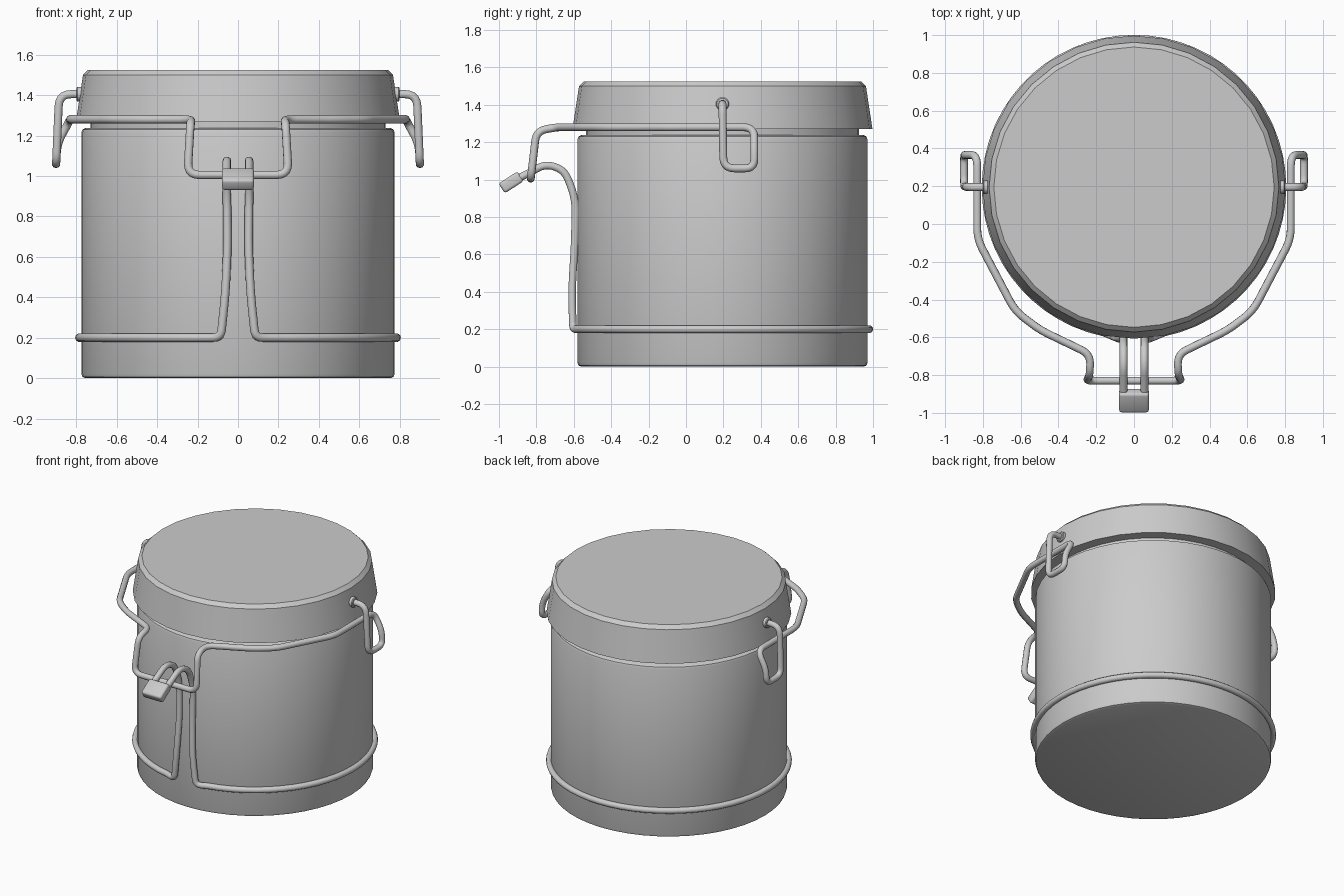
import bpy, bmesh, math
from mathutils import Vector, Matrix

if "Cube" in bpy.data.objects:
    bpy.data.objects.remove(bpy.data.objects["Cube"])

CY = 0.195      # centre line of the jar
WIRE = 0.021    # wire radius

steel = bpy.data.materials.new("grey_steel")
steel.use_nodes = True
steel.diffuse_color = (0.6, 0.6, 0.6, 1)
steel.node_tree.nodes["Principled BSDF"].inputs["Base Color"].default_value = (0.6, 0.6, 0.6, 1)


def finish(name, mesh, angle=35):
    ob = bpy.data.objects.new(name, mesh)
    bpy.context.scene.collection.objects.link(ob)
    mesh.materials.clear()
    mesh.materials.append(steel)
    bpy.ops.object.select_all(action="DESELECT")
    ob.select_set(True)
    bpy.context.view_layer.objects.active = ob
    bpy.ops.object.shade_smooth_by_angle(angle=math.radians(angle))
    return ob


def lathe(name, profile, place, sides):
    """Closed solid of revolution about local z from (radius, height) pairs."""
    bm = bmesh.new()
    rings = []
    for r, z in profile:
        rings.append([bm.verts.new((r * math.cos(2 * math.pi * i / sides),
                                    r * math.sin(2 * math.pi * i / sides), z))
                      for i in range(sides)])
    for a, b in zip(rings, rings[1:]):
        for i in range(sides):
            j = (i + 1) % sides
            bm.faces.new((a[i], a[j], b[j], b[i]))
    bm.faces.new(rings[0][::-1])
    bm.faces.new(rings[-1])
    bm.transform(place)
    bmesh.ops.recalc_face_normals(bm, faces=bm.faces)
    mesh = bpy.data.meshes.new(name)
    bm.to_mesh(mesh)
    bm.free()
    return finish(name, mesh)


def rounded(points, radius, steps=5):
    """Replace the corners of a path by small arcs."""
    pts = [Vector(p) for p in points]
    out = [pts[0]]
    for a, p, b in zip(pts, pts[1:], pts[2:]):
        da, db = a - p, b - p
        cut = min(radius, da.length * 0.48, db.length * 0.48)
        s, e = p + da.normalized() * cut, p + db.normalized() * cut
        for k in range(steps + 1):
            t = k / steps
            out.append(s * (1 - t) ** 2 + p * 2 * t * (1 - t) + e * t * t)
    return out + [pts[-1]]


def wire(name, path):
    curve = bpy.data.curves.new(name + "_path", "CURVE")
    curve.dimensions = "3D"
    curve.bevel_depth = WIRE
    curve.bevel_resolution = 3
    curve.use_fill_caps = True
    spline = curve.splines.new("POLY")
    spline.points.add(len(path) - 1)
    for point, co in zip(spline.points, path):
        point.co = (*co, 1)
    temp = bpy.data.objects.new(name + "_path", curve)
    bpy.context.scene.collection.objects.link(temp)
    bpy.context.view_layer.update()
    graph = bpy.context.evaluated_depsgraph_get()
    mesh = bpy.data.meshes.new_from_object(temp.evaluated_get(graph))
    bpy.data.objects.remove(temp)
    return finish(name, mesh, 60)


def mirror_path(half):
    """Path that ends near x = 0, joined to its mirror image."""
    return list(half) + [Vector((-p[0], p[1], p[2])) for p in reversed(half)]


# Jar body with soft rims and a recessed neck, then the tapered lid
centre = Matrix.Translation((0, CY, 0))
lathe("jar_body", [(0.755, 0), (0.77, 0.006), (0.775, 0.02), (0.775, 1.215),
                   (0.77, 1.23), (0.755, 1.238)], centre, 48)
lathe("jar_neck", [(0.73, 1.2), (0.73, 1.3)], centre, 48)
lathe("lid", [(0.802, 1.27), (0.767, 1.5), (0.742, 1.525)], centre, 32)

# Lower band: goes round the jar and rises at the front into the latch loop
start = math.asin(0.16 / 0.785)
band = [Vector((0.785 * math.sin(a), CY - 0.785 * math.cos(a), 0.2))
        for a in (start + (math.pi - start) * i / 28 for i in range(29))]
loop = rounded([(0.055, -0.93, 0.99), (0.055, -0.84, 1.035), (0.055, -0.75, 1.085),
                (0.055, -0.65, 1.05), (0.055, -0.59, 0.9), (0.052, -0.595, 0.65),
                (0.062, -0.61, 0.42), (0.085, -0.605, 0.2), tuple(band[0])], 0.09)
half = loop + band[1:-1]
wire("lower_band_and_latch_loop", half + [band[-1]]
     + [Vector((-p[0], p[1], p[2])) for p in reversed(half)])

# Upper bail: hooks at both pivots, arms round the jar, dropped front bar
bail = rounded([(0.76, CY, 1.405), (0.885, CY, 1.405), (0.9, 0.2, 1.06),
                (0.9, 0.365, 1.06), (0.895, 0.365, 1.16), (0.83, 0.365, 1.28),
                (0.83, 0.22, 1.28), (0.83, -0.08, 1.28), (0.63, -0.46, 1.28),
                (0.5, -0.56, 1.28), (0.23, -0.69, 1.28), (0.235, -0.8, 1.26),
                (0.25, -0.83, 1.005), (0, -0.83, 1.005)], 0.06)
wire("bail", mirror_path(bail[:-1]))

# Pivot collars on the lid
for side, label in ((1, "left"), (-1, "right")):
    place = (Matrix.Translation((side * 0.75, CY, 1.405))
             @ Matrix.Rotation(side * math.pi / 2, 4, "Y"))
    lathe(label + "_pivot_collar", [(0.036, 0), (0.036, 0.045), (0.03, 0.05)], place, 16)

# Latch handle tab
bm = bmesh.new()
bmesh.ops.create_cube(bm, size=1)
bm.transform(Matrix.Diagonal((0.158, 0.12, 0.062, 1)))
bmesh.ops.bevel(bm, geom=bm.edges[:], offset=0.014, segments=3, profile=0.5, affect="EDGES")
bm.transform(Matrix.Translation((0, -0.935, 0.985)) @ Matrix.Rotation(math.radians(33), 4, "X"))
tab = bpy.data.meshes.new("latch_tab")
bm.to_mesh(tab)
bm.free()
finish("latch_tab", tab)
